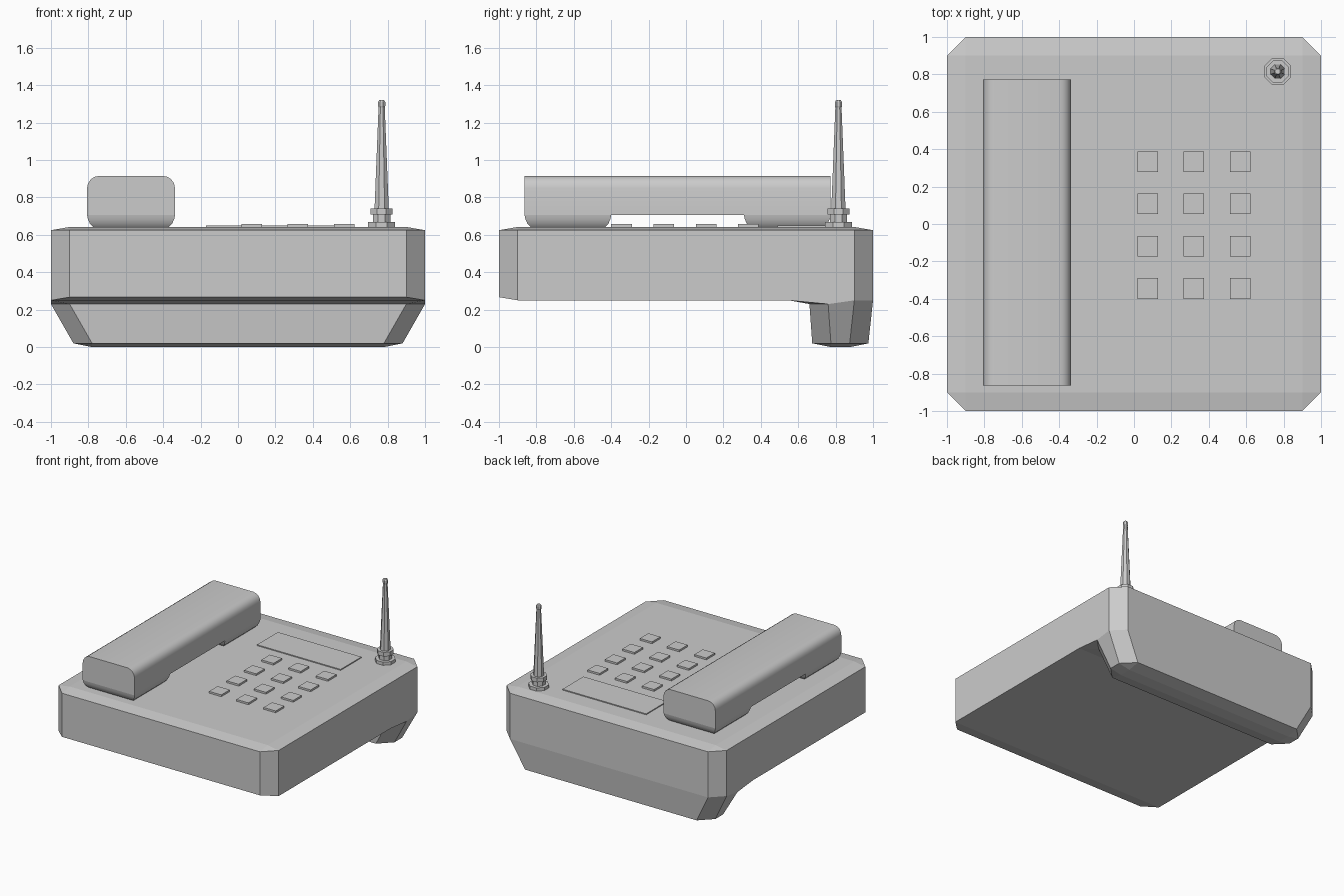
import bpy, bmesh, math

if "Cube" in bpy.data.objects:
    bpy.data.objects.remove(bpy.data.objects["Cube"])


def make_object(name, bm):
    bmesh.ops.remove_doubles(bm, verts=bm.verts[:], dist=1e-5)
    bmesh.ops.recalc_face_normals(bm, faces=bm.faces[:])
    mesh = bpy.data.meshes.new(name)
    bm.to_mesh(mesh)
    bm.free()
    obj = bpy.data.objects.new(name, mesh)
    bpy.context.collection.objects.link(obj)
    return obj


def loft(name, rings):
    """Skin a stack of equal-length rings and cap both ends."""
    bm = bmesh.new()
    vr = [[bm.verts.new(p) for p in ring] for ring in rings]
    n = len(vr[0])
    for a, b in zip(vr, vr[1:]):
        for i in range(n):
            j = (i + 1) % n
            bm.faces.new((a[i], a[j], b[j], b[i]))
    bm.faces.new(vr[0])
    bm.faces.new(vr[-1])
    return make_object(name, bm)


def sym(half):
    """Mirror a front-to-back half outline across x into a closed ring."""
    return half + [(-x, y, z) for x, y, z in reversed(half)]


def slab(name, x0, x1, y0, y1, levels):
    """Box lofted through (z, inset) levels."""
    return loft(name, [[(x0 + d, y0 + d, z), (x1 - d, y0 + d, z),
                        (x1 - d, y1 - d, z), (x0 + d, y1 - d, z)] for z, d in levels])


TOP = 0.642

# Body: bevelled lid, walls, underside and rear foot as one skin
back = [(1, .9, .25), (.9, 1, .25)]
loft("phone_body", [sym(h) for h in (
    [(.9, -.9, TOP), (.9, -.9, TOP), (.9, .9, TOP), (.9, .9, TOP)],
    [(.9, -1, .625), (1, -.9, .625), (1, .9, .625), (.9, 1, .625)],
    [(.9, -1, .267), (1, -.9, .25)] + back,
    [(1, -.9, .25), (1, -.9, .25)] + back,
    [(1, .55, .25), (1, .55, .25)] + back,
    [(.9, .66, .23), (1, .76, .23)] + back,
    [(.78, .675, .02), (.88, .775, .02), (.88, .875, .02), (.78, .975, .02)],
    [(.78, .775, 0), (.78, .775, 0), (.78, .875, 0), (.78, .875, 0)],
)])

# Handset grip: rounded-top profile extruded along y
X0, X1, Y0, Y1 = -.807, -.337, -.863, .772
R, ZT = .065, .915
profile = [(X0, .705), (X1, .705)]
for cx, start in ((X1 - R, 0), (X0 + R, 90)):
    for k in range(5):
        a = math.radians(start + k * 22.5)
        profile.append((cx + R * math.cos(a), ZT - R + R * math.sin(a)))
grip = loft("handset_grip", [[(x, y, z) for x, z in profile] for y in (Y0, Y1)])

# Earpiece and mouthpiece
ears = [slab(n, X0, X1, a, b, ((.705, 0), (.685, .004), (.66, .015), (TOP, .032)))
        for n, a, b in (("mouthpiece", Y0, -.4), ("earpiece", .31, Y1))]
for obj in [grip] + ears:
    bpy.ops.object.select_all(action='DESELECT')
    obj.select_set(True)
    bpy.context.view_layer.objects.active = obj
    bpy.ops.object.shade_smooth_by_angle(angle=math.radians(30))

# Display panel
slab("display_panel", -.17, .59, .49, .76, ((TOP - .01, 0), (TOP + .008, 0)))

# Keypad
for r, y in enumerate((.333, .108, -.118, -.345)):
    for c, x in enumerate((.073, .32, .568)):
        slab(f"key_{r}_{c}", x - .055, x + .055, y - .055, y + .055,
             ((TOP - .01, 0), (TOP + .015, 0)))

# Antenna: stepped eight-sided turning
steps = [(.078, .63), (.078, .668), (.05, .668), (.05, .708), (.064, .708), (.064, .742),
         (.041, .742), (.018, 1.28), (.021, 1.29), (.021, 1.31), (.014, 1.32)]
angles = [math.pi / 8 + i * math.pi / 4 for i in range(8)]
loft("antenna", [[(.768 + r * math.cos(a), .815 + r * math.sin(a), z) for a in angles]
                 for r, z in steps])
